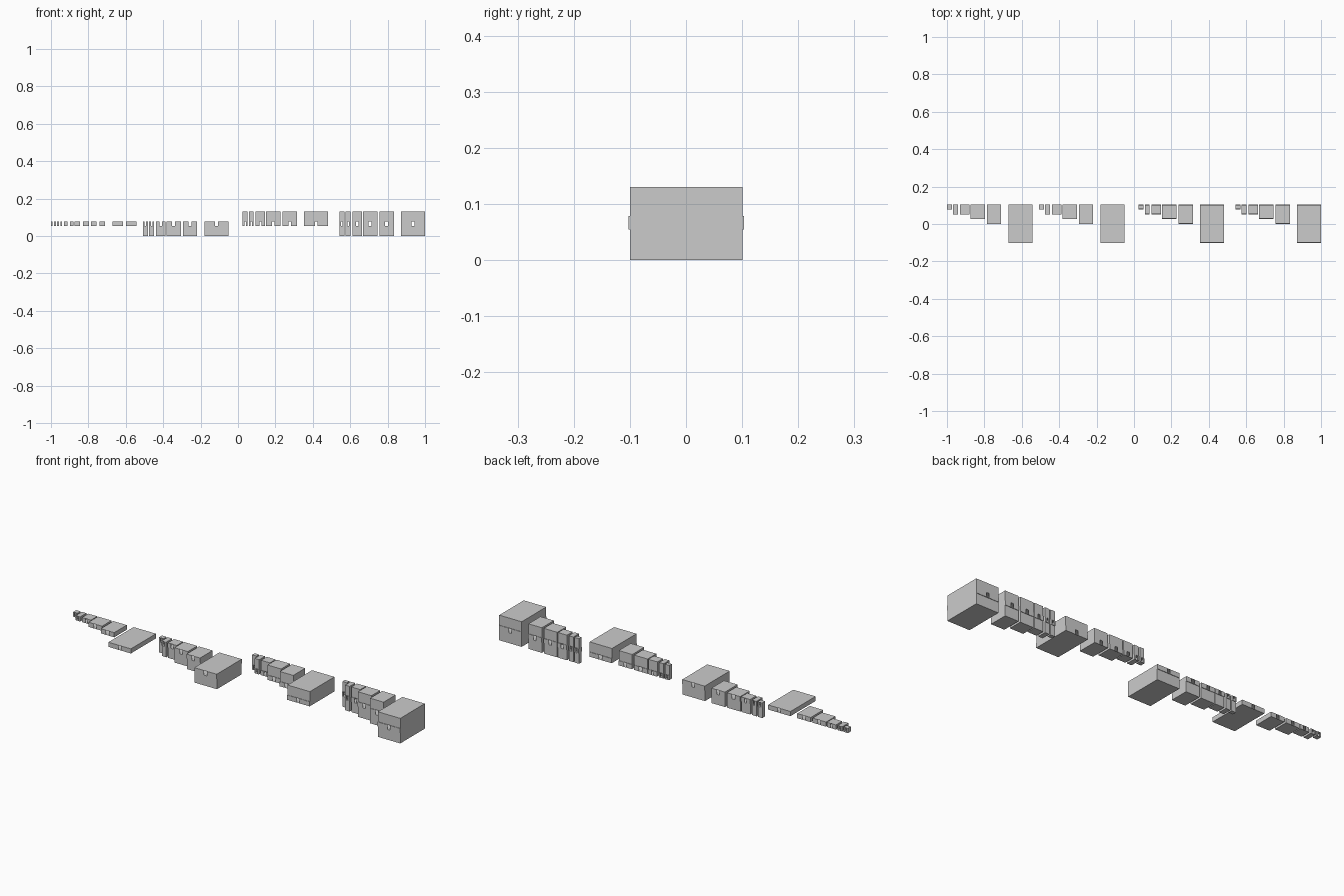
import bpy, bmesh

if "Cube" in bpy.data.objects:
    bpy.data.objects.remove(bpy.data.objects["Cube"])

U = 0.0257                      # planning grid cell
BACK = 0.103                    # shared rear line of every block
Z0, Z1, TOP = 0.0545, 0.0785, 0.13
INSET = 0.0025                  # body sits slightly behind the door band

# left edge, cells wide, cells deep, door width
BLOCKS = [
    (-1.000, 1, 1, 0.008),
    (-0.967, 1, 2, 0.008),
    (-0.931, 2, 2, 0.012),
    (-0.875, 3, 3, 0.015),
    (-0.787, 3, 4, 0.015),
    (-0.671, 5, 8, 0.015),
]
# x offset, has lower storey, has upper storey
GROUPS = [(0.0, False, False), (0.492, True, False),
          (1.025, False, True), (1.543, True, True)]


def finish(name, bm):
    mesh = bpy.data.meshes.new(name)
    bm.to_mesh(mesh)
    bm.free()
    ob = bpy.data.objects.new(name, mesh)
    bpy.context.collection.objects.link(ob)
    return ob


def box(name, x0, x1, y0, y1, z0, z1):
    bm = bmesh.new()
    bmesh.ops.create_cube(bm, size=1)
    for v in bm.verts:
        v.co = (x1 if v.co.x > 0 else x0,
                y1 if v.co.y > 0 else y0,
                z1 if v.co.z > 0 else z0)
    return finish(name, bm)


def door_band(name, x0, x1, y0, y1, door):
    """Hollow storey with a full-height doorway in the front and back walls."""
    bm = bmesh.new()
    c = (x0 + x1) / 2
    xs = (x0, c - door / 2, c + door / 2, x1)
    v = {(i, j, k): bm.verts.new((x, y, z))
         for i, x in enumerate(xs)
         for j, y in enumerate((y0, y1))
         for k, z in enumerate((Z0, Z1))}

    def quad(*keys):
        bm.faces.new([v[k] for k in keys])

    # floor and ceiling
    for i in range(3):
        quad((i, 0, 0), (i, 1, 0), (i + 1, 1, 0), (i + 1, 0, 0))
        quad((i, 0, 1), (i + 1, 0, 1), (i + 1, 1, 1), (i, 1, 1))
    # walls either side of the doors
    for i in (0, 2):
        quad((i, 0, 0), (i + 1, 0, 0), (i + 1, 0, 1), (i, 0, 1))
        quad((i, 1, 0), (i, 1, 1), (i + 1, 1, 1), (i + 1, 1, 0))
    # end walls
    quad((0, 0, 0), (0, 0, 1), (0, 1, 1), (0, 1, 0))
    quad((3, 0, 0), (3, 1, 0), (3, 1, 1), (3, 0, 1))
    return finish(name, bm)


for g, (dx, lower, upper) in enumerate(GROUPS, 1):
    for b, (x, w, d, door) in enumerate(BLOCKS, 1):
        x0, x1 = x + dx, x + dx + w * U
        y0, y1 = BACK - d * U, BACK
        tag = f"{g}_{b}"
        door_band(f"door_band_{tag}", x0, x1, y0, y1, door)
        if lower:
            box(f"lower_storey_{tag}", x0, x1, y0 + INSET, y1 - INSET, 0, Z0)
        if upper:
            box(f"upper_storey_{tag}", x0, x1, y0 + INSET, y1 - INSET, Z1, TOP)
